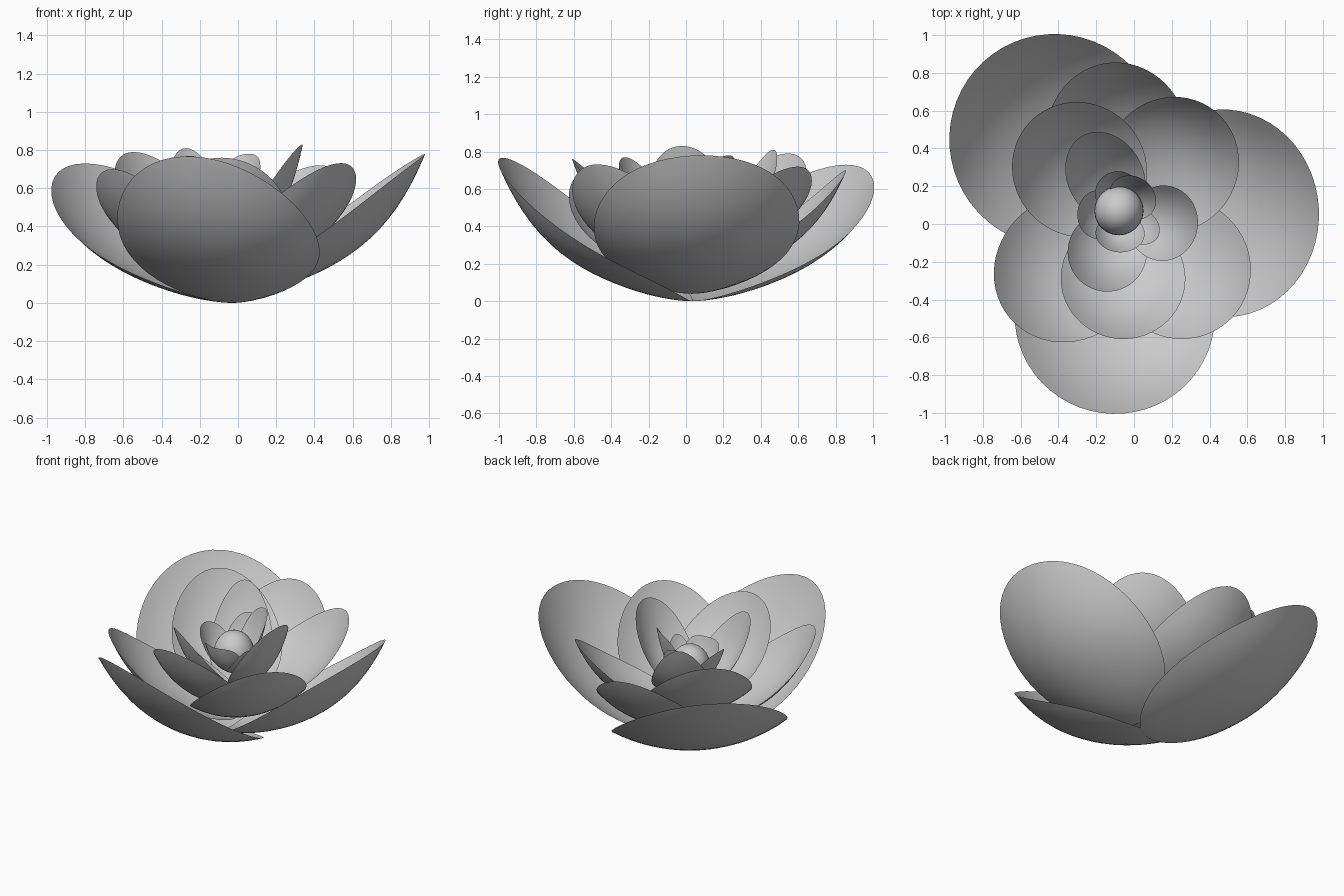
import bpy, bmesh, math

if "Cube" in bpy.data.objects:
    bpy.data.objects.remove(bpy.data.objects["Cube"])

def finish(name, bm):
    bmesh.ops.remove_doubles(bm, verts=bm.verts, dist=1e-5)
    bmesh.ops.recalc_face_normals(bm, faces=bm.faces)
    for f in bm.faces:
        f.smooth = True
    me = bpy.data.meshes.new(name)
    bm.to_mesh(me)
    bm.free()
    bpy.context.collection.objects.link(bpy.data.objects.new(name, me))

def petal(name, base, ang, reach, half_w, z0, top, roll=0.0, cup=1.25, nu=28, nv=18):
    """Cupped oval petal: ellipse in plan, bowl-like rise with an upturned tip."""
    bm = bmesh.new()
    a = math.radians(ang)
    rows = []
    for i in range(nu + 1):
        u = math.pi * i / nu
        row = []
        for j in range(nv + 1):
            v = 2 * j / nv - 1
            r = reach * (1 - math.cos(u)) / 2
            t = half_w * math.sin(u) * v
            rho = math.sqrt(r * r + cup * t * t) / reach
            z = z0 + (top - z0) * (0.62 * rho ** 1.7 + 0.38 * rho ** 6) + roll * t * r / reach
            row.append(bm.verts.new((base[0] + r * math.cos(a) - t * math.sin(a),
                                     base[1] + r * math.sin(a) + t * math.cos(a), z)))
        rows.append(row)
    for p, q in zip(rows, rows[1:]):
        for j in range(nv):
            bm.faces.new((p[j], q[j], q[j + 1], p[j + 1]))
    finish(name, bm)

# rings of petals: angle, reach, half width, base height, tip height, roll
base, heart = (-0.03, 0.03), (-0.07, 0.05)
rings = {
    "outer_petal": (base, [(3, 1.01, .55, .04, .78), (133, 1.13, .56, 0, .73), (262, 1.04, .53, 0, .76, -.15)]),
    "second_petal": (base, [(98, .83, .38, .11, .70), (220, .82, .38, .11, .70), (316, .76, .37, .14, .73, .1)]),
    "third_petal": (base, [(51, .73, .35, .2, .72), (135, .73, .35, .2, .79), (265, .64, .33, .2, .76)]),
    "fourth_petal": (base, [(119, .50, .20, .28, .81), (352, .37, .20, .3, .83), (238, .42, .21, .28, .77)]),
    "heart_petal": (heart, [(180, .23, .13, .38, .66), (55, .22, .13, .38, .78),
                            (328, .23, .09, .38, .62), (98, .23, .12, .38, .70), (268, .20, .13, .38, .62)]),
}
for name, (b, petals) in rings.items():
    for k, p in enumerate(petals):
        petal(f"{name}_{k + 1}", b, *p)

# closed bud in the middle: open-bottomed dome
bm = bmesh.new()
bmesh.ops.create_uvsphere(bm, u_segments=24, v_segments=16, radius=1)
bmesh.ops.delete(bm, geom=[v for v in bm.verts if v.co.z < -0.2], context='VERTS')
for v in bm.verts:
    v.co = (-0.08 + 0.13 * v.co.x, 0.07 + 0.13 * v.co.y, 0.5 + 0.15 * v.co.z)
finish("bud", bm)
